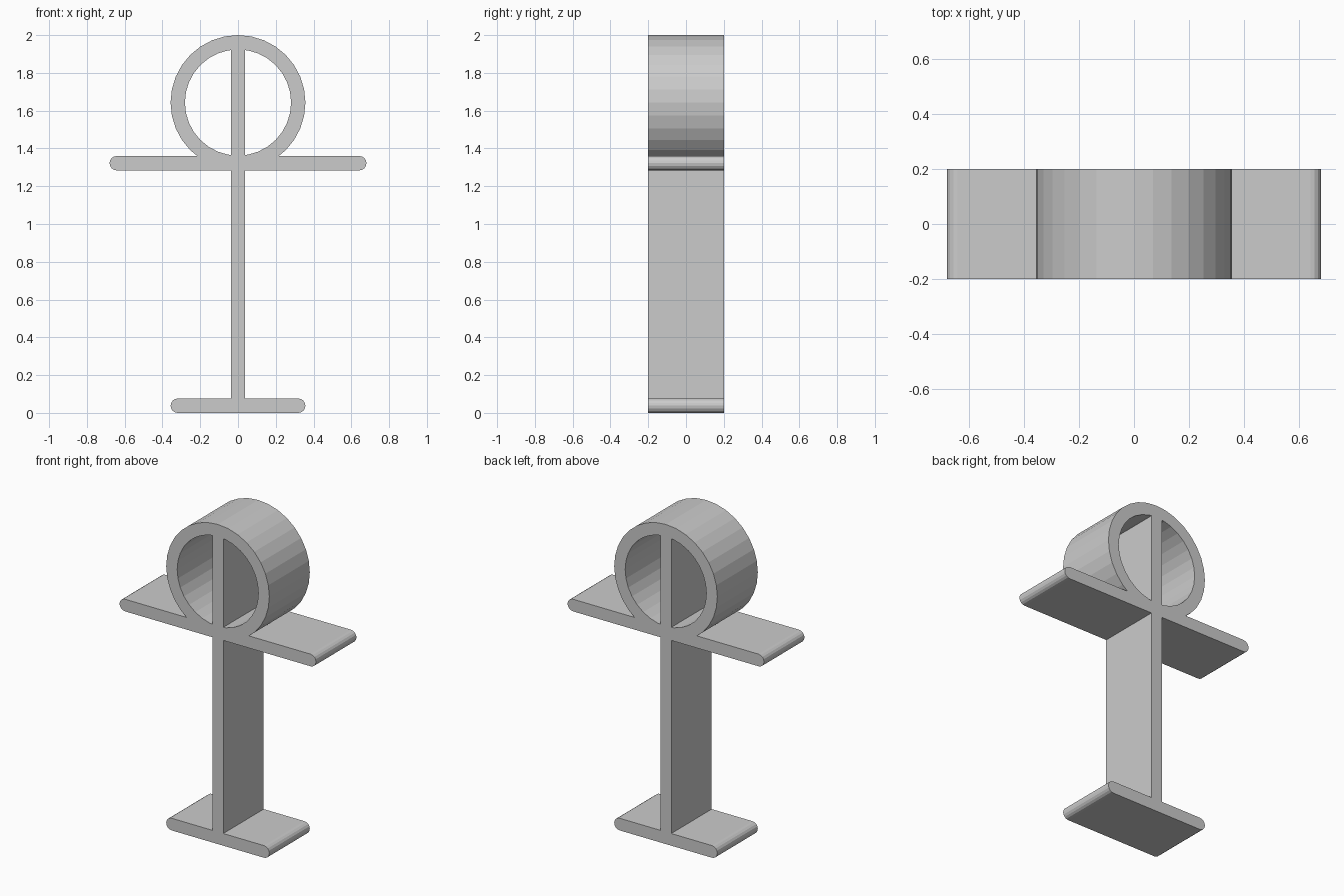
import bpy
from math import sin, cos, pi, radians

cube = bpy.data.objects.get("Cube")
if cube:
    bpy.data.objects.remove(cube, do_unlink=True)

DEPTH = 0.4        # front to back
T = 0.076          # wall thickness
RING_R = 0.357
RING_Z = 2 - RING_R
BAR_Z = 1.322      # crossbar centre height

grey = bpy.data.materials.new("light_grey")
grey.use_nodes = True
colour = (0.6, 0.6, 0.6, 1)
grey.diffuse_color = colour
grey.node_tree.nodes["Principled BSDF"].inputs["Base Color"].default_value = colour


def make(name, verts, faces):
    mesh = bpy.data.meshes.new(name)
    mesh.from_pydata(verts, [], faces)
    mesh.materials.append(grey)
    obj = bpy.data.objects.new(name, mesh)
    bpy.context.collection.objects.link(obj)
    return obj


def loop(points, y):
    return [(x, y, z) for x, z in points]


def arc(cx, cz, r, start, end, steps):
    angles = [radians(start + (end - start) * i / steps) for i in range(steps + 1)]
    return [(cx + r * cos(a), cz + r * sin(a)) for a in angles]


def prism(name, points):
    """Extrude an outline, given anticlockwise from the front, along y."""
    n = len(points)
    verts = loop(points, -DEPTH / 2) + loop(points, DEPTH / 2)
    sides = [(i, i + n, (i + 1) % n + n, (i + 1) % n) for i in range(n)]
    return make(name, verts, [tuple(range(n)), tuple(range(2 * n - 1, n - 1, -1))] + sides)


def rounded_bar(name, half_length, z):
    r = T / 2
    right = arc(half_length - r, z, r, -90, 90, 8)
    left = arc(r - half_length, z, r, 90, 270, 8)
    return prism(name, right + left)


def tube(name, z, outer, inner, n=32):
    rings = []
    for r, y in ((outer, -1), (outer, 1), (inner, 1), (inner, -1)):
        rings += loop(arc(0, z, r, 0, 360, n)[:n], y * DEPTH / 2)
    faces = []
    for k in range(4):
        a, b = k * n, (k + 1) % 4 * n
        faces += [(a + i, b + i, b + (i + 1) % n, a + (i + 1) % n) for i in range(n)]
    return make(name, rings, faces)


# Parts: ring on top, crossbar, foot and the upright web through all of them
stand = tube("ring_top_stand", RING_Z, RING_R, RING_R - T)
crossbar = rounded_bar("crossbar", 0.68, BAR_Z)
foot = rounded_bar("foot", RING_R, T / 2)
h = T / 2
upright = prism("upright", [(-h, h), (h, h), (h, 2 - h), (-h, 2 - h)])

# Fuse the parts into one clean section
bpy.context.view_layer.objects.active = stand
for part in (crossbar, upright, foot):
    mod = stand.modifiers.new("join", "BOOLEAN")
    mod.operation = "UNION"
    mod.solver = "EXACT"
    mod.object = part
    bpy.ops.object.modifier_apply(modifier=mod.name)
    bpy.data.objects.remove(part, do_unlink=True)
